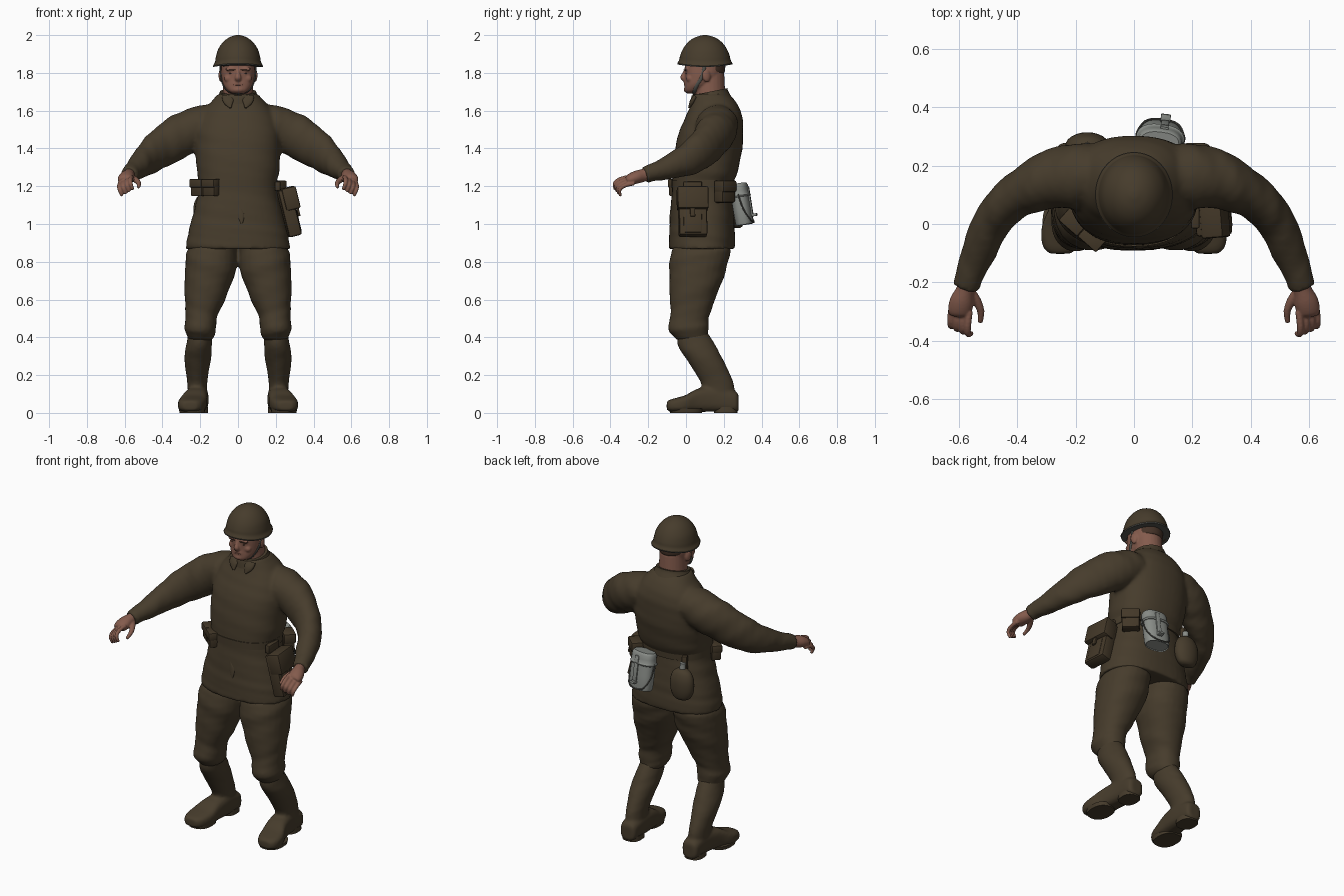
import bpy, bmesh, math
from mathutils import Vector, Matrix, Euler

X, Y, Z = Vector((1, 0, 0)), Vector((0, 1, 0)), Vector((0, 0, 1))


def material(name, rgb):
    m = bpy.data.materials.new(name)
    m.diffuse_color = (*rgb, 1)
    return m


CLOTH = material("olive brown cloth", (0.062, 0.045, 0.025))
LEATHER = material("dark leather", (0.056, 0.039, 0.021))
SKIN = material("skin", (0.23, 0.105, 0.073))
LIP = material("lip", (0.2, 0.085, 0.06))
HAIR = material("dark hair", (0.06, 0.033, 0.021))
METAL = material("grey metal", (0.25, 0.265, 0.245))
STRAP = material("grey webbing", (0.085, 0.085, 0.075))


def spline(st, sub):
    """Catmull-Rom through the stations."""
    out, n = [], len(st)
    for i in range(n - 1):
        p = [Vector(st[min(max(i + k, 0), n - 1)]) for k in (-1, 0, 1, 2)]
        for j in range(sub):
            t = j / sub
            out.append(0.5 * (2 * p[1] + (p[2] - p[0]) * t + (2 * p[0] - 5 * p[1] + 4 * p[2] - p[3]) * t * t
                              + (3 * p[1] - p[0] - 3 * p[2] + p[3]) * t ** 3))
    return out + [Vector(st[-1])]


def loft(bm, st, flat=None, ref=Z, n=24, sub=4, e=2.0, ripple=0.0, sx=1):
    """Skin elliptical rings; each station is x, y, z, radius a, radius b."""
    pts = spline(st, sub)
    rings = []
    for i, p in enumerate(pts):
        c = Vector(p[:3])
        if flat:
            u, v = flat
        else:
            t = Vector(pts[min(i + 1, len(pts) - 1)][:3]) - Vector(pts[max(i - 1, 0)][:3])
            u = t.cross(ref).normalized()
            v = u.cross(t).normalized()
        ring = []
        for k in range(n):
            a = 2 * math.pi * k / n
            ca, sa = math.cos(a), math.sin(a)
            w = 1 + ripple * math.sin(i * 6.5 / sub + 2 * a) * math.sin(a + i * 0.4)
            q = c + u * (p[3] * w * math.copysign(abs(ca) ** (2 / e), ca)) \
                  + v * (p[4] * w * math.copysign(abs(sa) ** (2 / e), sa))
            ring.append(bm.verts.new((q.x * sx, q.y, q.z)))
        rings.append(ring)
    for r0, r1 in zip(rings, rings[1:]):
        for k in range(n):
            bm.faces.new((r0[k], r0[(k + 1) % n], r1[(k + 1) % n], r1[k]))
    bm.faces.new(rings[0][::-1])
    bm.faces.new(rings[-1])


def ball(bm, loc, size, rot=(0, 0, 0)):
    bmesh.ops.create_uvsphere(bm, u_segments=20, v_segments=12, radius=1,
                              matrix=Matrix.LocRotScale(Vector(loc), Euler(rot), Vector(size)))


def finish(bm, name, mat, voxel=0, smooth=4, angle=40):
    bmesh.ops.recalc_face_normals(bm, faces=bm.faces)
    me = bpy.data.meshes.new(name)
    bm.to_mesh(me)
    bm.free()
    me.materials.append(mat)
    me.polygons.foreach_set("use_smooth", [True] * len(me.polygons))
    me.set_sharp_from_angle(angle=math.radians(angle))
    ob = bpy.data.objects.new(name, me)
    bpy.context.collection.objects.link(ob)
    if voxel:
        r = ob.modifiers.new("blend", 'REMESH')
        r.mode, r.voxel_size, r.use_smooth_shade = 'VOXEL', voxel, True
        s = ob.modifiers.new("soften", 'SMOOTH')
        s.factor, s.iterations = 0.5, smooth
    return ob


def part(name, mat, st, both=False, **kw):
    bm = bmesh.new()
    for s in ((1, -1) if both else (1,)):
        loft(bm, st, sx=s, **kw)
    return finish(bm, name, mat)


def box(name, mat, loc, size, rot=(0, 0, 0), bevel=0.012):
    bm = bmesh.new()
    bmesh.ops.create_cube(bm, size=1)
    bmesh.ops.scale(bm, vec=size, verts=bm.verts)
    bmesh.ops.bevel(bm, geom=bm.edges[:], offset=bevel, segments=2, affect='EDGES', profile=0.5)
    bmesh.ops.transform(bm, matrix=Matrix.LocRotScale(Vector(loc), Euler(rot), None), verts=bm.verts)
    return finish(bm, name, mat)


XY, XZ = (X, Y), (X, Z)

# jacket: torso and both sleeves blended together
bm = bmesh.new()
loft(bm, [(0, .085, .868, .277, .176), (0, .085, .93, .268, .175), (0, .085, 1.0, .252, .171),
          (0, .085, 1.1, .225, .165), (0, .085, 1.2, .204, .158), (0, .1, 1.27, .217, .172),
          (0, .12, 1.4, .225, .178), (0, .135, 1.5, .222, .167), (0, .15, 1.58, .195, .146),
          (0, .147, 1.65, .14, .115), (0, .13, 1.69, .103, .093)], flat=XY, n=40, e=2.35, ripple=.012)
for s in (1, -1):
    loft(bm, [(.1, .155, 1.55, .09, .09), (.19, .165, 1.52, .112, .108), (.29, .15, 1.475, .1, .115),
              (.395, .1, 1.41, .078, .107), (.475, .025, 1.35, .068, .09), (.53, -.09, 1.3, .06, .064),
              (.565, -.18, 1.272, .048, .047), (.577, -.218, 1.26, .048, .046)], ripple=.045, sx=s)
finish(bm, "jacket", CLOTH, .011, 5)

# collar with broad points lying on the chest, and front opening
bm = bmesh.new()
loft(bm, [(0, .13, 1.655, .118, .108), (0, .125, 1.685, .102, .098), (0, .125, 1.7, .096, .094)], flat=XY, n=32)
for v in bm.verts:
    v.co.z += (v.co.y - .125) * .2
for s in (1, -1):
    loft(bm, [(.05, .05, 1.675, .035, .012), (.05, .032, 1.648, .028, .012), (.04, .016, 1.615, .005, .005)],
         ref=Y, sx=s, e=2.5)
finish(bm, "collar", CLOTH)
part("front_opening", CLOTH, [(.0, -.076, 1.1, .004, .004), (.015, -.08, 1.05, .018, .006),
                              (.02, -.084, 1.0, .004, .004)], ref=Y)
part("belt", CLOTH, [(0, .087, 1.19, .2085, .1625), (0, .088, 1.232, .2085, .1645)], flat=XY, n=40, e=2.35, sub=1)

# trousers
bm = bmesh.new()
for s in (1, -1):
    loft(bm, [(.125, .085, .9, .11, .13), (.137, .08, .86, .132, .156), (.147, .06, .75, .135, .15),
              (.175, .035, .6, .107, .12), (.194, .02, .51, .084, .103), (.2, .012, .45, .084, .108),
              (.197, .022, .41, .074, .095), (.198, .035, .385, .06, .08)], flat=XY, e=2.2, ripple=.03, sx=s)
finish(bm, "trousers", CLOTH, .011, 4)

# boots: shaft and foot blended, then soles and heels
bm = bmesh.new()
for s in (1, -1):
    loft(bm, [(.2, .03, .44, .06, .075), (.206, .055, .36, .068, .1), (.213, .095, .29, .071, .097),
              (.216, .146, .2, .058, .09), (.215, .17, .14, .052, .086), (.213, .18, .05, .052, .087)],
         flat=XY, ripple=.015, sx=s)
    loft(bm, [(.211, .278, .052, .034, .044), (.212, .257, .06, .052, .055), (.214, .15, .072, .058, .066),
              (.226, .06, .066, .064, .061), (.24, 0, .049, .074, .046), (.248, -.05, .042, .07, .038),
              (.252, -.085, .039, .056, .031), (.253, -.102, .038, .034, .022)], flat=XZ, e=3.1, sx=s)
finish(bm, "boots", CLOTH, .009, 3)
bm = bmesh.new()
for s in (1, -1):
    loft(bm, [(.212, .21, 0, .054, .062), (.212, .21, .03, .053, .062)], flat=XY, sub=1, e=2.6, sx=s)
    loft(bm, [(.243, -.0, 0, .066, .085), (.244, -.0, .022, .07, .09)], flat=XY, sub=1, e=2.4, sx=s)
finish(bm, "boot_soles", CLOTH)

# head with neck, nose, brow, cheeks and ears
bm = bmesh.new()
loft(bm, [(0, .035, 1.69, .028, .028), (0, .04, 1.705, .054, .047), (0, .062, 1.735, .076, .069),
          (0, .085, 1.77, .086, .09), (0, .095, 1.82, .089, .102), (0, .1, 1.88, .085, .1),
          (0, .1, 1.93, .05, .06)], flat=XY, n=32, e=2.35)
loft(bm, [(0, .13, 1.6, .085, .08), (0, .125, 1.7, .08, .082), (0, .125, 1.8, .077, .077)], flat=XY)
loft(bm, [(0, -.002, 1.818, .009, .008), (0, -.01, 1.795, .011, .011), (0, -.017, 1.776, .017, .013),
          (0, -.012, 1.764, .015, .01), (0, -.003, 1.752, .009, .006)], ref=Y)
ball(bm, (0, -.001, 1.711), (.028, .011, .014))
ball(bm, (0, -.001, 1.742), (.032, .009, .017))
for s in (1, -1):
    ball(bm, (s * .036, .001, 1.82), (.034, .01, .01))
    ball(bm, (s * .048, .018, 1.77), (.026, .017, .02))
    ball(bm, (s * .091, .108, 1.785), (.011, .022, .034), (.15, 0, s * .3))
finish(bm, "head", SKIN, .0055, 3)
bm = bmesh.new()
ball(bm, (0, -.008, 1.737), (.023, .003, .003))
finish(bm, "lips", LIP)
bm = bmesh.new()
for s in (1, -1):
    ball(bm, (s * .035, .003, 1.797), (.012, .005, .0035))
    ball(bm, (s * .037, -.007, 1.815), (.024, .004, .0025), (0, s * .05, s * .2))
finish(bm, "eyes_and_brows", HAIR)
part("hair", HAIR, [(0, .122, 1.8, .074, .08), (0, .118, 1.815, .084, .089), (0, .113, 1.87, .09, .096)], flat=XY)

# helmet with flared rim raised at front and back, and chin strap
for name, mat, st, sub in (
        ("helmet", CLOTH, [(0, .1, 1.834, .115, .13), (0, .1, 1.834, .133, .146), (0, .1, 1.857, .122, .136),
                           (0, .1, 1.885, .117, .131), (0, .1, 1.925, .105, .117), (0, .1, 1.962, .08, .09),
                           (0, .1, 1.986, .05, .056), (0, .1, 1.998, .018, .02), (0, .1, 2.0, .003, .003)], 4),
        ("helmet_rim", STRAP, [(0, .1, 1.831, .132, .145), (0, .1, 1.837, .134, .147)], 1)):
    bm = bmesh.new()
    loft(bm, st, flat=XY, n=40, sub=sub)
    for v in bm.verts:
        v.co.z += .014 * ((v.co.y - .1) / .147) ** 2 * max(0, min(1, (1.92 - v.co.z) / .06))
    finish(bm, name, mat)
part("chin_strap", STRAP, [(.096, .1, 1.845, .004, .009), (.09, .085, 1.78, .004, .009),
                           (.078, .058, 1.735, .004, .009), (.052, .045, 1.702, .004, .009),
                           (0, .042, 1.687, .004, .009)], both=True, ref=Y, n=8)

# hands: palm, four curled fingers, thumb
bm = bmesh.new()
for s in (1, -1):
    loft(bm, [(.57, -.19, 1.268, .03, .033), (.578, -.225, 1.258, .031, .034), (.59, -.265, 1.247, .041, .034),
              (.598, -.3, 1.235, .04, .028), (.6, -.315, 1.23, .03, .016)], sx=s)
    for k in range(4):
        bx, by, bz = .564 + .0195 * k, -.3 + .009 * k, 1.249 - .011 * k
        loft(bm, [(bx, by, bz, .0115, .012), (bx + .006, by - .05, bz - .012, .011, .012),
                  (bx + .004, by - .078, bz - .035, .01, .011), (bx - .008, by - .074, bz - .068, .008, .008)],
             ref=X, n=12, sx=s)
    loft(bm, [(.568, -.222, 1.25, .017, .018), (.54, -.262, 1.232, .016, .016), (.525, -.3, 1.215, .0125, .0125),
              (.527, -.337, 1.195, .009, .009)], n=12, sx=s)
finish(bm, "hands", SKIN, .0045, 2)

# hip case on the wearer's left
tilt = (0, -.24, .08)
box("hip_case", LEATHER, (.27, .035, 1.06), (.07, .15, .255), tilt)
box("hip_case_flap", LEATHER, (.275, .035, 1.135), (.078, .165, .12), tilt, .01)
box("hip_case_pocket", LEATHER, (.306, .035, 1.015), (.03, .1, .13), tilt, .008)
box("hip_case_tab", LEATHER, (.313, .035, 1.09), (.012, .026, .1), tilt, .003)
box("hip_case_loop", LEATHER, (.21, .035, 1.2), (.03, .1, .05), (0, 0, 0), .006)

# cartridge pouches, front right and back left
for i, (x, y) in enumerate(((-.14, -.045), (-.205, .01))):
    box("front_pouch_%d" % i, LEATHER, (x, y, 1.192), (.08, .055, .09), (0, 0, -.72), .008)
    box("front_pouch_flap_%d" % i, LEATHER, (x - .003, y - .003, 1.216), (.085, .059, .045), (0, 0, -.72), .006)
box("back_pouch", LEATHER, (.195, .205, 1.17), (.1, .065, .115), (0, 0, -.75), .01)
box("back_pouch_flap", LEATHER, (.198, .208, 1.2), (.106, .07, .06), (0, 0, -.75), .008)

# metal mess tin on the back: body, lid, handle, bail
kit = [
    part("mess_tin_body", METAL, [(0, 0, -.108, .066, .04), (0, 0, -.1, .074, .047), (0, 0, .05, .075, .048)],
         flat=XY, e=2.5, sub=2),
    part("mess_tin_lid", METAL, [(0, 0, .035, .079, .052), (0, 0, .043, .084, .057), (0, 0, .051, .078, .051),
                                 (0, 0, .095, .075, .048), (0, 0, .108, .066, .04)], flat=XY, e=2.5, sub=2),
    box("mess_tin_handle", METAL, (.01, .05, .01), (.028, .01, .15), bevel=.003),
    box("mess_tin_catch", METAL, (.01, .06, -.07), (.034, .03, .014), bevel=.003),
    part("mess_tin_bail", STRAP, [(-.08, 0, .05, .004, .004), (-.079, .015, -.03, .004, .004),
                                  (-.045, .045, -.1, .004, .004), (.045, .045, -.1, .004, .004),
                                  (.079, .015, -.03, .004, .004), (.08, 0, .05, .004, .004)], ref=Y, n=8)]
for ob in kit:
    ob.matrix_world = Matrix.LocRotScale(Vector((.09, .293, 1.108)), Euler((.16, 0, -.12)), None)

# cloth-covered flask with metal cap
bm = bmesh.new()
loft(bm, [(-.16, .268, .98, .03, .02), (-.16, .268, .995, .055, .035), (-.16, .266, 1.04, .074, .047),
          (-.16, .266, 1.1, .074, .047), (-.16, .264, 1.145, .055, .036), (-.16, .262, 1.165, .022, .02)], flat=XY)
finish(bm, "flask", CLOTH)
part("flask_neck", METAL, [(-.16, .262, 1.155, .018, .018), (-.16, .26, 1.185, .017, .017),
                           (-.16, .26, 1.2, .017, .017)], flat=XY, n=16)
box("flask_strap", LEATHER, (-.16, .24, 1.19), (.03, .03, .09), (0, 0, .3), .005)
